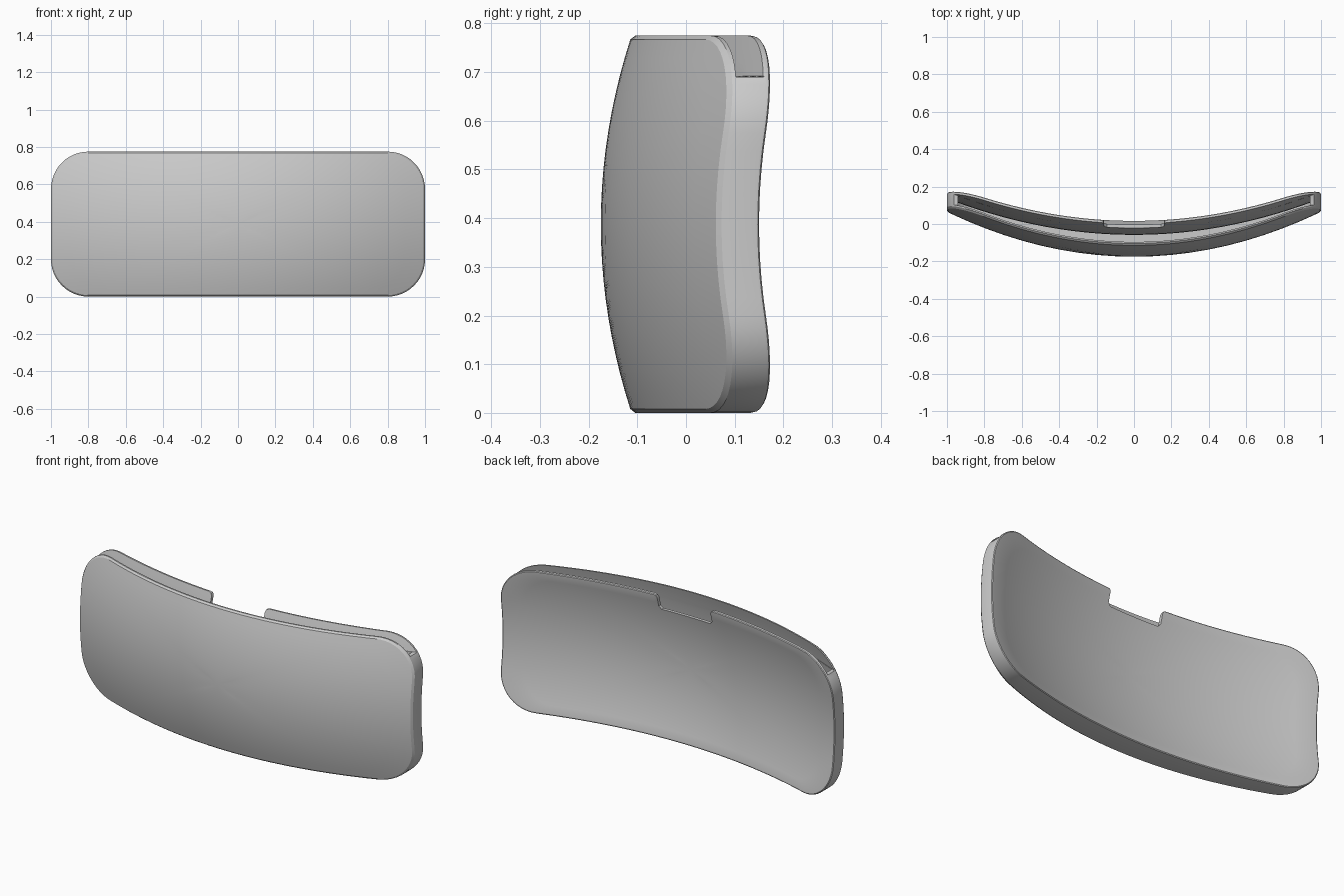
import bpy, bmesh, math

if "Cube" in bpy.data.objects:
    bpy.data.objects.remove(bpy.data.objects["Cube"])

H = 0.775            # height
MID = H / 2
R = 0.20             # corner radius
WALL = 0.018         # plate thickness
LEDGE = 0.69         # height where the open top begins


def front_y(x, z):
    return -0.175 + 0.24 * x * x + 0.42 * (z - MID) ** 2


def back_y(x, z):
    return -0.040 + 0.194 * x * x + 0.40 * (z - MID) ** 2


def outline(inset, n_arc=12, n_long=32, n_short=10):
    """Rounded rectangle in x/z, always with the same point count."""
    r, pts = R - inset, []
    cx, cz = 1 - R, MID - R
    corners = [(cx, cz, 0), (-cx, cz, 90), (-cx, -cz, 180), (cx, -cz, 270)]
    for i, (px, pz, a0) in enumerate(corners):
        for k in range(n_arc + 1):
            a = math.radians(a0 + 90 * k / n_arc)
            pts.append((px + r * math.cos(a), pz + r * math.sin(a)))
        nx, nz, na = corners[(i + 1) % 4]
        a = math.radians(na)
        end = (nx + r * math.cos(a), nz + r * math.sin(a))
        start, n = pts[-1], (n_short if i % 2 else n_long)
        for k in range(1, n):
            t = k / n
            pts.append((start[0] + (end[0] - start[0]) * t,
                        start[1] + (end[1] - start[1]) * t))
    return [(x, z + MID) for x, z in pts]


def finish(bm, name):
    bmesh.ops.recalc_face_normals(bm, faces=bm.faces[:])
    me = bpy.data.meshes.new(name)
    bm.to_mesh(me)
    bm.free()
    ob = bpy.data.objects.new(name, me)
    bpy.context.collection.objects.link(ob)
    return ob


def make_body():
    """Solid between the two curved faces, with eased edges."""
    bm = bmesh.new()
    fe, be = 0.008, 0.012
    scales = [k / 10 for k in range(1, 11)]
    rings = []

    def add(inset, surf, shift=0.0, s=1.0):
        ring = []
        for x, z in outline(inset):
            x, z = x * s, MID + (z - MID) * s
            ring.append(bm.verts.new((x, surf(x, z) + shift, z)))
        rings.append(ring)

    for s in scales:
        add(fe, front_y, 0, s)
    add(0, front_y, fe)
    for a in (0, 30, 60):
        t = math.radians(a)
        add(be * (1 - math.cos(t)), back_y, -be * (1 - math.sin(t)))
    for s in reversed(scales):
        add(be, back_y, 0, s)
    n = len(rings[0])
    for a, b in zip(rings, rings[1:]):
        for i in range(n):
            j = (i + 1) % n
            bm.faces.new((a[i], a[j], b[j], b[i]))
    for ring, surf in ((rings[0], front_y), (rings[-1], back_y)):
        c = bm.verts.new((0, surf(0, MID), MID))
        for i in range(n):
            bm.faces.new((ring[i], ring[(i + 1) % n], c))
    return finish(bm, "curved_pouch")


def make_cavity():
    """Pocket that widens past the rim above the ledge."""
    rows, r = [], R - WALL
    for k in range(13):
        a = math.radians(90 * k / 12)
        rows.append((R - r * math.cos(a), 1 - R + r * math.sin(a)))
    rows += [(R + (H - 2 * R) * k / 8, 1 - WALL) for k in range(1, 9)]
    for z in (0.61, 0.64, 0.67, LEDGE):
        rows.append((z, 1 - R + math.sqrt(r * r - (z - H + R) ** 2)))
    rows += [(LEDGE + 0.002, 1.1), (0.72, 1.1), (0.75, 1.1), (0.78, 1.1), (0.85, 1.1)]
    bm, m = bmesh.new(), 48
    loops = []
    for z, w in rows:
        xs = [w * (2 * i / m - 1) for i in range(m + 1)]
        loop = [bm.verts.new((x, front_y(x, z) + WALL * 0.9, z)) for x in xs]
        loop += [bm.verts.new((x, back_y(x, z) - WALL, z)) for x in reversed(xs)]
        loops.append(loop)
    n = len(loops[0])
    for a, b in zip(loops, loops[1:]):
        for i in range(n):
            j = (i + 1) % n
            bm.faces.new((a[i], a[j], b[j], b[i]))
    for loop in (loops[0], loops[-1]):
        for i in range(m):
            bm.faces.new((loop[i], loop[i + 1], loop[n - 2 - i], loop[n - 1 - i]))
    return finish(bm, "cavity_cutter")


def make_notch():
    """Thumb notch through the back plate only."""
    half = [(0.145, LEDGE), (0.16, LEDGE + 0.015), (0.16, H - 0.02),
            (0.166, H - 0.006), (0.18, H), (0.18, 0.9)]
    prof = half + [(-x, z) for x, z in reversed(half)]
    bm = bmesh.new()
    f = bm.faces.new([bm.verts.new((x, -0.085, z)) for x, z in prof])
    ext = bmesh.ops.extrude_face_region(bm, geom=[f])
    for v in ext["geom"]:
        if isinstance(v, bmesh.types.BMVert):
            v.co.y = 0.12
    return finish(bm, "notch_cutter")


# Hollow body with open top and notch
body = make_body()
bpy.context.view_layer.objects.active = body
body.select_set(True)
for cutter in (make_cavity(), make_notch()):
    cutter.hide_render = True
    mod = body.modifiers.new("cut", 'BOOLEAN')
    mod.operation, mod.solver, mod.object = 'DIFFERENCE', 'EXACT', cutter
    bpy.ops.object.modifier_apply(modifier=mod.name)
    bpy.data.objects.remove(cutter, do_unlink=True)

# Plain grey material
grey = bpy.data.materials.new("grey")
grey.diffuse_color = (0.6, 0.6, 0.6, 1)
grey.use_nodes = True
grey.node_tree.nodes["Principled BSDF"].inputs["Base Color"].default_value = grey.diffuse_color
body.data.materials.clear()
body.data.materials.append(grey)
for p in body.data.polygons:
    p.material_index = 0
bpy.ops.object.shade_smooth_by_angle(angle=math.radians(30))
